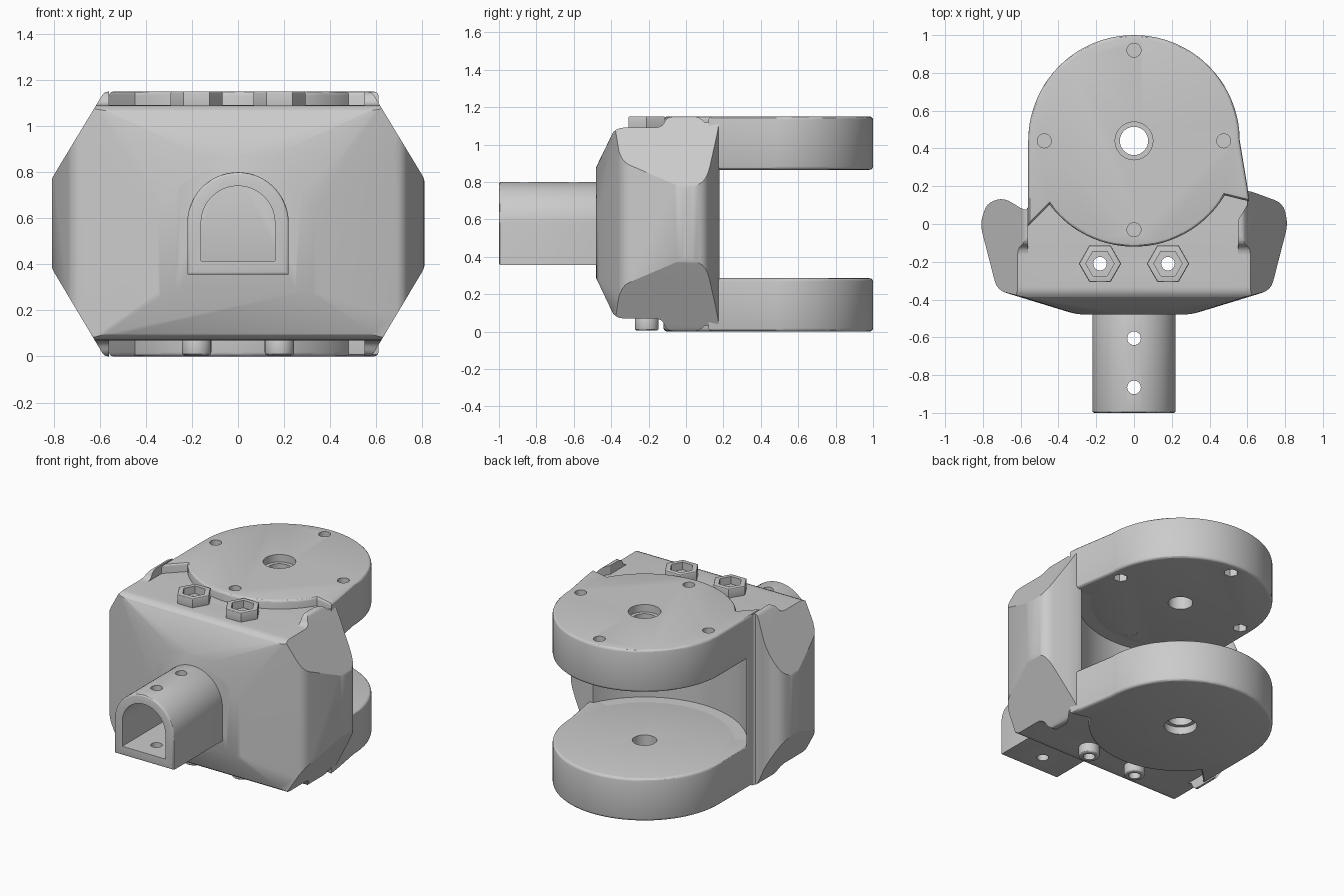
import bpy
import bmesh
from math import sin, cos, radians
from mathutils import Vector

old = bpy.data.objects.get("Cube")
if old:
    bpy.data.objects.remove(old, do_unlink=True)

grey = bpy.data.materials.new("plain_grey")
grey.use_nodes = True
COLOUR = (0.6, 0.6, 0.6, 1)
grey.diffuse_color = COLOUR
grey.node_tree.nodes["Principled BSDF"].inputs["Base Color"].default_value = COLOUR


def arc(cx, cy, r, start, end, n):
    """Points along a circular arc, angles in degrees."""
    angles = [radians(start + (end - start) * i / n) for i in range(n + 1)]
    return [(cx + r * cos(a), cy + r * sin(a)) for a in angles]


def ring(cx, cy, r, n=40):
    return arc(cx, cy, r, 0, 360, n)[:-1]


def fillet(outline, r, steps=4):
    """Round every corner of an outline."""
    pts = [Vector(p) for p in outline]
    result = []
    for i, p in enumerate(pts):
        before, after = pts[i - 1] - p, pts[(i + 1) % len(pts)] - p
        a = p + before.normalized() * min(r, before.length * 0.4)
        b = p + after.normalized() * min(r, after.length * 0.4)
        for k in range(steps + 1):
            t = k / steps
            result.append(tuple(a * (1 - t) ** 2 + p * 2 * t * (1 - t) + b * t * t))
    return result


def finish(name, bm):
    bmesh.ops.recalc_face_normals(bm, faces=bm.faces[:])
    mesh = bpy.data.meshes.new(name)
    bm.to_mesh(mesh)
    bm.free()
    mesh.materials.append(grey)
    ob = bpy.data.objects.new(name, mesh)
    bpy.context.scene.collection.objects.link(ob)
    return ob


def prism(name, outline, lo, hi, axis="z", rim=0):
    """Extrude a closed outline along one axis, optionally rounding both rims."""
    place = {"x": lambda a, b, t: (t, a, b),
             "y": lambda a, b, t: (a, t, b),
             "z": lambda a, b, t: (a, b, t)}[axis]
    bm = bmesh.new()
    low = [bm.verts.new(place(a, b, lo)) for a, b in outline]
    high = [bm.verts.new(place(a, b, hi)) for a, b in outline]
    caps = [bm.faces.new(low), bm.faces.new(high)]
    for i in range(len(outline)):
        j = (i + 1) % len(outline)
        bm.faces.new((low[i], low[j], high[j], high[i]))
    bmesh.ops.recalc_face_normals(bm, faces=bm.faces[:])
    if rim:
        edges = [e for cap in caps for e in cap.edges]
        bmesh.ops.bevel(bm, geom=edges, offset=rim, segments=3, profile=0.5,
                        affect="EDGES", clamp_overlap=False)
    return finish(name, bm)


def hull(name, points):
    bm = bmesh.new()
    for p in points:
        bm.verts.new(p)
    bmesh.ops.convex_hull(bm, input=bm.verts[:])
    return finish(name, bm)


def combine(ob, cutter, op="DIFFERENCE"):
    """Boolean with a temporary object."""
    mod = ob.modifiers.new("cut", "BOOLEAN")
    mod.operation, mod.solver, mod.object = op, "EXACT", cutter
    bpy.context.view_layer.objects.active = ob
    bpy.ops.object.modifier_apply(modifier=mod.name)
    bpy.data.objects.remove(cutter, do_unlink=True)


def bore(ob, x, y, r, lo, hi, n=24):
    combine(ob, prism("cutter", ring(x, y, r, n), lo, hi))


def smooth(ob):
    bpy.ops.object.select_all(action="DESELECT")
    ob.select_set(True)
    bpy.context.view_layer.objects.active = ob
    bpy.ops.object.shade_smooth_by_angle(angle=radians(30))


HUB, RADIUS, TOP = 0.44, 0.56, 1.15
LOW_DECK, HIGH_DECK = 0.07, 1.09
BOLTS = [(-0.18, -0.21), (0.18, -0.21)]

# Main block: plan outline trimmed by the front and side outlines
plan = [(-0.3, -0.48), (0.3, -0.48), (0.725, -0.35), (0.815, 0),
        (0.79, 0.11), (0.6, 0.18), (-0.56, 0.17), (-0.56, 0.06),
        (-0.69, 0.14), (-0.78, 0.11), (-0.815, 0), (-0.725, -0.35)]
body = prism("body", fillet(plan, 0.05), -0.1, 1.3)
front = [(-0.58, 0), (0.58, 0), (0.81, 0.385), (0.81, 0.77),
         (0.58, TOP), (-0.58, TOP), (-0.81, 0.77), (-0.81, 0.385)]
combine(body, prism("cutter", fillet(front, 0.02), -0.7, 0.5, "y"), "INTERSECT")
side = [(-0.49, 0.28), (-0.378, LOW_DECK), (-0.13, LOW_DECK), (-0.1, 0), (0.4, 0),
        (0.4, TOP), (-0.1, TOP), (-0.13, HIGH_DECK), (-0.378, HIGH_DECK), (-0.49, 0.885)]
combine(body, prism("cutter", fillet(side, 0.045), -1, 1, "x"), "INTERSECT")

# Front face blends from an arch around the handle out to the block corners
arch = [(-0.3, 0.285), (0.3, 0.285)] + arc(0, 0.58, 0.3, 0, 180, 24)
blend = [(x, -0.48, z) for x, z in arch]
for s in (-1, 1):
    blend += [(s * 0.62, -0.378, LOW_DECK), (s * 0.62, -0.378, HIGH_DECK),
              (s * 0.725, -0.35, 0.23), (s * 0.725, -0.35, 0.92),
              (s, 0.4, -0.45), (s, 0.4, 1.6)]
combine(body, hull("cutter", blend), "INTERSECT")

# Decks carried back between the side lugs, above and below
deck = [(0.55, -0.3), (0.55, 0.02), (0.6, 0.1), (0.6, 0.3),
        (-0.56, 0.3), (-0.56, -0.3)]
combine(body, prism("cutter", deck, HIGH_DECK + 0.001, 1.3))
combine(body, prism("cutter", deck, -0.2, LOW_DECK - 0.001))

# Round clearance between the fork plates and the bolt bores
bore(body, 0, HUB, 0.625, 0.284, 0.866, 80)
for x, y in BOLTS:
    bore(body, x, y, 0.036, -0.2, 1.3)
smooth(body)

# Fork plates
plate = (arc(0, HUB, RADIUS, 0, 180, 40) + [(-0.56, -0.01)]
         + arc(0, HUB, RADIUS, 217, 329, 26) + [(0.61, 0.12), (0.6, 0.2)])
for name, lo, hi in (("upper_plate", 0.865, TOP), ("lower_plate", 0, 0.285)):
    ob = prism(name, plate, lo, hi, rim=0.018)
    bore(ob, 0, HUB, 0.075, lo - 0.1, hi + 0.1, 40)
    if name == "upper_plate":
        bore(ob, 0, HUB, 0.1, hi - 0.05, hi + 0.1, 40)
        for x, y in ((-0.475, HUB), (0.475, HUB), (0, 0.92), (0, -0.03)):
            bore(ob, x, y, 0.037, hi - 0.06, hi + 0.1)
            bore(ob, x, y, 0.045, lo - 0.1, lo + 0.06, 6)
    else:
        bore(ob, 0, HUB, 0.1, lo - 0.1, lo + 0.05, 40)
    smooth(ob)

# Hollow arched handle socket with two pin holes
tube = prism("handle_socket", [(-0.22, 0.355), (0.22, 0.355)]
             + arc(0, 0.58, 0.22, 0, 180, 32), -1, -0.45, "y", rim=0.012)
hollow = [(-0.16, 0.415), (0.16, 0.415)] + arc(0, 0.58, 0.16, 0, 180, 32)
combine(tube, prism("cutter", hollow, -1.1, -0.47, "y"))
for y in (-0.605, -0.865):
    bore(tube, 0, y, 0.036, 0, 1)
smooth(tube)

# Hex nuts on the upper deck, round bolt heads under the lower deck
for label, (x, y) in zip(("right", "left"), BOLTS):
    nut = prism(label + "_nut", ring(x, y, 0.112, 6), 1.08, TOP, rim=0.006)
    bore(nut, x, y, 0.075, 1.1, 1.3, 6)
    bore(nut, x, y, 0.036, 1, 1.3)
    smooth(nut)
    head = prism(label + "_bolt_head", ring(x, y, 0.064, 32), 0.005, 0.08, rim=0.012)
    bore(head, x, y, 0.036, -0.1, 0.2)
    smooth(head)
